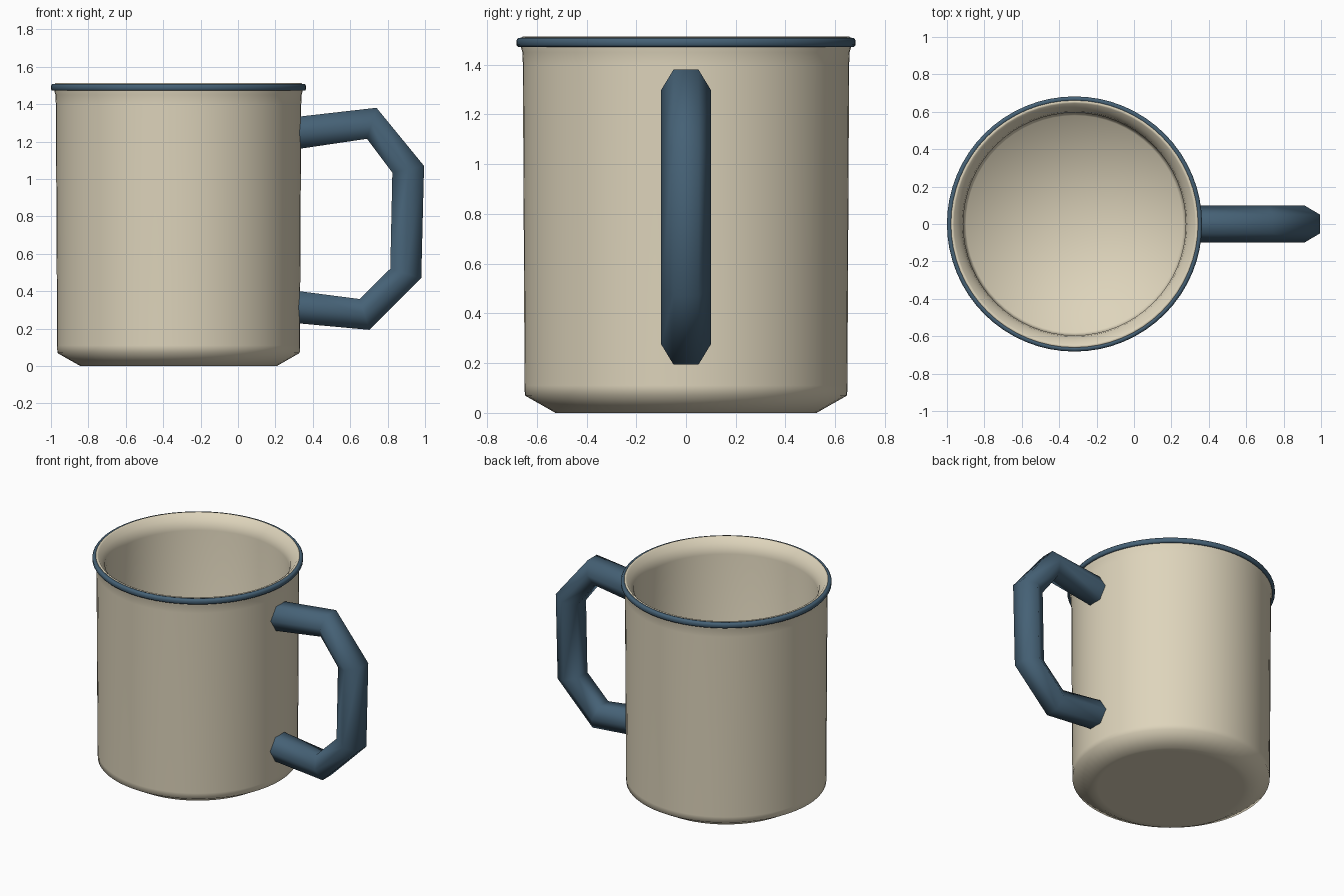
import bpy
import bmesh
from math import sin, cos, pi, radians
from mathutils import Vector

cube = bpy.data.objects.get("Cube")
if cube:
    bpy.data.objects.remove(cube, do_unlink=True)

MUG_X = -0.318
SIDES = 64


def material(name, rgb):
    mat = bpy.data.materials.new(name)
    mat.use_nodes = True
    colour = (*rgb, 1)
    mat.diffuse_color = colour
    bsdf = mat.node_tree.nodes["Principled BSDF"]
    bsdf.inputs["Base Color"].default_value = colour
    bsdf.inputs["Roughness"].default_value = 0.6
    return mat


def finish(name, bm, mat):
    bmesh.ops.remove_doubles(bm, verts=bm.verts, dist=1e-5)
    bmesh.ops.recalc_face_normals(bm, faces=bm.faces)
    for face in bm.faces:
        face.smooth = True
    mesh = bpy.data.meshes.new(name)
    bm.to_mesh(mesh)
    bm.free()
    mesh.materials.append(mat)
    obj = bpy.data.objects.new(name, mesh)
    bpy.context.collection.objects.link(obj)
    return obj


def lathe(name, profile, mat, closed=False):
    """Spin a (radius, height) profile around the z axis."""
    bm = bmesh.new()
    verts = [bm.verts.new((r, 0, z)) for r, z in profile]
    edges = [bm.edges.new(pair) for pair in zip(verts, verts[1:])]
    if closed:
        edges.append(bm.edges.new((verts[-1], verts[0])))
    bmesh.ops.spin(bm, geom=verts + edges, cent=(0, 0, 0), axis=(0, 0, 1),
                   angle=2 * pi, steps=SIDES, use_merge=True)
    obj = finish(name, bm, mat)
    obj.location.x = MUG_X
    return obj


def hex_tube(name, stations, mat, radius=0.1):
    """Loft six-sided rings; each station is (x, z, tilt of ring in degrees)."""
    bm = bmesh.new()
    rings = []
    for x, z, tilt in stations:
        out = Vector((cos(radians(tilt)), 0, sin(radians(tilt))))
        side = Vector((0, 1, 0))
        rings.append([bm.verts.new(Vector((x, 0, z)) + radius *
                      (side * cos(k * pi / 3) + out * sin(k * pi / 3)))
                      for k in range(6)])
    for a, b in zip(rings, rings[1:]):
        for k in range(6):
            n = (k + 1) % 6
            bm.faces.new((a[k], a[n], b[n], b[k]))
    bm.faces.new(rings[0])
    bm.faces.new(rings[-1])
    return finish(name, bm, mat)


cream = material("cream enamel", (0.73, 0.66, 0.50))
blue = material("slate blue enamel", (0.06, 0.12, 0.18))

# Cup shell: underside, chamfer, outer wall, flared lip, inner wall, floor
lathe("cup_body", [
    (0, 0), (0.48, 0), (0.525, 0), (0.648, 0.07), (0.649, 0.11),
    (0.656, 1.40), (0.658, 1.45), (0.665, 1.475), (0.664, 1.505),
    (0.656, 1.514), (0.645, 1.508), (0.62, 1.475), (0.602, 1.45),
    (0.595, 1.41), (0.593, 0.10), (0.58, 0.07), (0, 0.07)], cream)

# Coloured band wrapped around the lip
lathe("rim_band", [
    (0.655, 1.474), (0.676, 1.472), (0.682, 1.48), (0.682, 1.498),
    (0.676, 1.507), (0.66, 1.509)], blue, closed=True)

# Angular handle
handle = hex_tube("handle", [
    (0.30, 1.244, 90), (0.715, 1.298, 73), (0.91, 1.052, 12),
    (0.897, 0.495, -17), (0.677, 0.276, -72), (0.30, 0.317, -90)], blue)
bpy.context.view_layer.objects.active = handle
handle.select_set(True)
bpy.ops.object.shade_smooth_by_angle(angle=radians(75))
